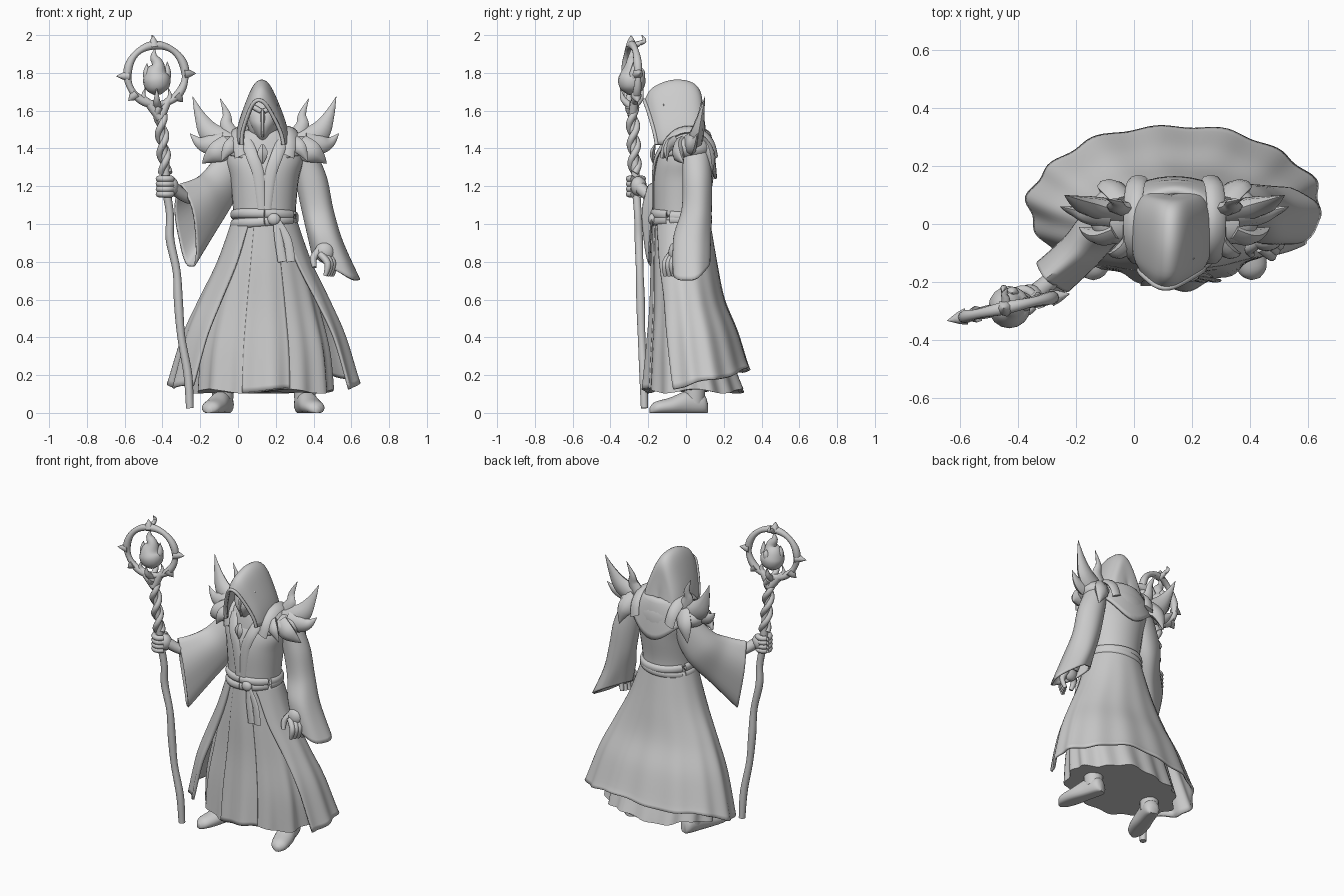
import bpy, bmesh, math
from mathutils import Vector as V, Matrix
from math import sin, cos, pi

stone = bpy.data.materials.new("stone_grey")
stone.diffuse_color = (0.6, 0.6, 0.6, 1)
CX = 0.14  # centre line of the figure


def finish(name, bm, solid=0):
    bmesh.ops.recalc_face_normals(bm, faces=bm.faces)
    me = bpy.data.meshes.new(name)
    bm.to_mesh(me)
    bm.free()
    me.materials.append(stone)
    ob = bpy.data.objects.new(name, me)
    bpy.context.collection.objects.link(ob)
    if solid:
        m = ob.modifiers.new("thickness", 'SOLIDIFY')
        m.thickness, m.offset = solid, -1
    return ob


def surface(name, f, nu, nv, closed=True, caps=(False, False), solid=0):
    """Grid of f(u, v) with u around and v along, both 0..1."""
    bm = bmesh.new()
    cols = nu if closed else nu + 1
    rows = [[bm.verts.new(f(i / nu, j / nv)) for i in range(cols)] for j in range(nv + 1)]
    for a, b in zip(rows, rows[1:]):
        for i in range(nu):
            k = (i + 1) % cols
            bm.faces.new((a[i], a[k], b[k], b[i]))
    for on, row in zip(caps, (rows[0], rows[-1])):
        if on:
            bm.faces.new(row)
    return finish(name, bm, solid)


def spline(keys, t):
    """Smooth interpolation through a list of equal-length tuples."""
    n = len(keys) - 1
    i = min(int(t * n), n - 1)
    s = t * n - i
    p = [keys[max(0, min(n, i + k))] for k in (-1, 0, 1, 2)]
    return [b + 0.5 * s * (c - a + s * (2 * a - 5 * b + 4 * c - d + s * (3 * (b - c) + d - a)))
            for a, b, c, d in zip(*p)]


def loft(name, rings, sides=24, sub=5, folds=0, amp=0.0, caps=(True, True), solid=0):
    """Rings of centre xyz, half-axis U xyz, half-axis W xyz."""
    def f(u, v):
        k = spline(rings, v)
        a = 2 * pi * u
        r = 1 + amp * v * sin(folds * a)
        return V(k[0:3]) + r * (cos(a) * V(k[3:6]) + sin(a) * V(k[6:9]))
    return surface(name, f, sides, sub * (len(rings) - 1), True, caps, solid)


def tube(name, pts, sides=10, sub=4, flat=1.0):
    """Swept tube through (x, y, z, radius) points."""
    n = sub * (len(pts) - 1)
    def f(u, v):
        k = spline(pts, v)
        t = (V(spline(pts, min(1, v + .02))[:3]) - V(spline(pts, max(0, v - .02))[:3])).normalized()
        side = t.cross(V((0, 1, 0)) if abs(t.y) < .9 else V((1, 0, 0))).normalized()
        a = 2 * pi * u
        return V(k[:3]) + max(k[3], .001) * (cos(a) * side + sin(a) * flat * t.cross(side))
    return surface(name, f, sides, n, True, (True, True))


def ball(name, c, r, rot=0):
    bm = bmesh.new()
    bmesh.ops.create_uvsphere(bm, u_segments=20, v_segments=12, radius=1)
    bm.transform(Matrix.Translation(c) @ Matrix.Rotation(rot, 4, 'X') @ Matrix.Diagonal((*r, 1)))
    return finish(name, bm)


def oval(x, y, z, rx, ry):
    return (x, y, z, rx, 0, 0, 0, ry, 0)


# inner skirt, front panel and open coat: keys are z, rx, ry, cy
inner = [(1.02, .165, .145, -.025), (.8, .225, .165, -.015), (.56, .29, .185, 0),
         (.33, .345, .215, .015), (.115, .365, .26, .045)]
outer = [(1.02, .172, .152, -.025), (.8, .25, .18, -.015), (.6, .345, .2, .005),
         (.4, .43, .245, .03), (.135, .505, .28, .06)]


def skirt_point(keys, a, t, folds, amp, grow=1.0):
    z, rx, ry, cy = spline(keys, t)
    r = grow * (1 + amp * t * (sin(folds * a) + .5 * sin(folds * .5 * a + 1)))
    return V((CX + rx * r * sin(a), cy - ry * r * cos(a), z + .012 * t ** 6 * sin(5 * a)))


surface("inner_skirt", lambda u, v: skirt_point(inner, 2 * pi * u, v, 14, .035), 112, 24, caps=(True, True))
surface("front_panel", lambda u, v: skirt_point(inner, (u - .45) * .7, v * .99, 14, .035, 1.03), 20, 24, False, solid=.012)


def coat(u, v):
    s = v ** .45
    a0, a1 = .4 + .7 * s, 2 * pi - .4 - .43 * s
    a = a0 + (a1 - a0) * u
    p = skirt_point(outer, a, v, 14, .02)
    p.z += .1 * v ** 4 * max(0, .25 - cos(a)) / 1.25
    return p


surface("open_coat", coat, 96, 24, False, solid=.014)

# torso, lapels and belt
loft("torso", [oval(CX, -.025, 1.0, .165, .145), oval(CX, -.025, 1.1, .168, .148),
               oval(CX, -.015, 1.24, .182, .16), oval(CX, .0, 1.34, .205, .155),
               oval(CX, .015, 1.42, .18, .13), oval(CX, .02, 1.48, .09, .09)], 32)
for s in (-1, 1):
    tube("lapel", [(CX + s * .1, -.1, 1.45, .03), (CX + s * .065, -.155, 1.36, .032),
                   (CX + s * .03, -.172, 1.25, .03), (CX + s * .012, -.172, 1.06, .022)], flat=.3)
for k, z in enumerate((1.012, 1.045)):
    ring = [(CX + .163 * sin(a), -.025 - .145 * cos(a), z + .012 * sin(a + 2 * k), .026)
            for a in [2 * pi * i / 16 for i in range(17)]]
    tube("belt_wrap", ring, 10, 3, .7)
ball("belt_knot", (.19, -.178, 1.025), (.035, .022, .032))
for dx in (0, .045):
    tube("sash_tail", [(.2, -.18, 1.03, .016), (.215 + dx, -.19, .92, .022), (.235 + dx, -.195, .8, .024)], flat=.3)


# shoulder mantle with pointed front and back
def mantle(u, v):
    a = 2 * pi * u
    c = cos(a)
    low = 1.37 - (.04 * c ** 4 if c > 0 else .13 * c ** 4)
    k = math.sqrt(v)
    return V((CX + (.085 + .145 * k) * sin(a), .01 - (.1 + .055 * k) * c, 1.5 + (low - 1.5) * v ** 1.3))


surface("shoulder_mantle", mantle, 48, 10, solid=.015)
tube("collar_clasp", [(.13, -.165, 1.42, .008), (.13, -.178, 1.375, .028), (.13, -.175, 1.32, .004)], 4, 3, .5)

# hood: arches from the front rim to the nape (apex y, apex z, base y, base z, half width)
arches = [(-.22, 1.655, -.155, 1.42, .105), (-.18, 1.72, -.11, 1.42, .125), (-.08, 1.762, -.03, 1.42, .135),
          (.02, 1.755, .04, 1.42, .132), (.075, 1.705, .09, 1.42, .112), (.092, 1.6, .11, 1.42, .08),
          (.1, 1.48, .12, 1.42, .01)]


def hood(u, v):
    ay, az, by, bz, w = spline(arches, v)
    th = pi * (u - .5)
    h = cos(th)
    x = w * sin(th) * (1 - .25 * h ** 2) * (1 + .06 * cos(th * 4))
    return V((.13 + x - .02 * h * (1 - v) ** 3, by + (ay - by) * h ** 1.3, bz + (az - bz) * h))


surface("hood", hood, 32, 30, False, solid=.014)
tube("hood_rim", [(*hood(i / 14, 0), .01) for i in range(15)], 8, 3)

# masked face under the hood
ball("head", (.13, -.06, 1.56), (.085, .085, .13))
loft("face_mask", [oval(.13, -.08, 1.64, .05, .03), oval(.13, -.09, 1.6, .077, .058), oval(.13, -.095, 1.56, .075, .07),
                   oval(.13, -.1, 1.52, .062, .07), oval(.13, -.1, 1.47, .034, .05), oval(.13, -.1, 1.44, .012, .02)], 16)
tube("nose_ridge", [(.13, -.14, 1.61, .01), (.13, -.165, 1.55, .012), (.13, -.153, 1.46, .006)], 6)
for s in (-1, 1):
    tube("brow", [(.13 + s * .008, -.158, 1.595, .012), (.13 + s * .04, -.15, 1.615, .014), (.13 + s * .075, -.115, 1.63, .006)])

# shoulder armour: flame-shaped blades and straps, mirrored about the centre line
blades = [[(.19, .04, 1.42, .07), (.285, .06, 1.48, .06), (.34, .08, 1.57, .03), (.38, .1, 1.675, .001)],
          [(.16, .05, 1.44, .05), (.2, .06, 1.52, .036), (.2, .075, 1.58, .021), (.235, .085, 1.665, .001)],
          [(.22, .02, 1.42, .065), (.3, .03, 1.42, .05), (.35, .045, 1.435, .028), (.395, .06, 1.48, .001)],
          [(.19, -.02, 1.41, .065), (.25, -.04, 1.38, .058), (.295, -.03, 1.35, .032), (.33, -.01, 1.32, .001)],
          [(.15, -.06, 1.43, .045), (.19, -.1, 1.4, .035), (.23, -.1, 1.33, .001)],
          [(.17, .07, 1.43, .06), (.22, .125, 1.37, .05), (.25, .14, 1.27, .001)]]
for s in (-1, 1):
    ball("shoulder_pad", (CX + s * .2, .03, 1.4), (.095, .1, .065))
    for b in blades:
        tube("shoulder_blade", [(CX + s * x, y, z, r) for x, y, z, r in b], 8, 5, .6)
    strap = [(CX + s * (.125 + .02 * sin(a)), .015 - .14 * cos(a), 1.36 + .14 * sin(a), s * .032, 0, -.014,
              0, -.014 * cos(a), .014 * sin(a)) for a in [pi * i / 6 for i in range(7)]]
    loft("shoulder_strap", strap, 8, 3)

# hanging arm: wide sleeve, forearm, hand
loft("hanging_sleeve", [(.34, .05, 1.41, .07, 0, -.02, 0, .07, 0), (.385, .058, 1.25, .085, 0, 0, 0, .078, 0),
                        (.42, .055, 1.08, .085, 0, 0, 0, .08, 0), (.46, .03, .93, .095, 0, -.02, 0, .1, 0),
                        (.517, .025, .775, .128, 0, -.07, 0, .1, .022)], 32, 6, 5, .04, (True, False), .012)
tube("hanging_forearm", [(.43, .04, 1.05, .045), (.45, .01, .93, .038), (.455, -.03, .86, .034)])
ball("hanging_palm", (.458, -.055, .85), (.052, .038, .055))
tube("hanging_thumb", [(.43, -.06, .86, .022), (.4, -.085, .82, .019), (.405, -.105, .77, .012)])
for i in range(4):
    tube("hanging_finger", [(.435 + .021 * i, -.08 + .016 * i, .84, .019), (.475 + .013 * i, -.11 + .018 * i, .79, .018),
                            (.462 + .012 * i, -.11 + .022 * i, .725, .011)])

# raised arm: drooping sleeve, forearm, gripping hand
loft("raised_sleeve", [(-.0, .05, 1.37, .05, -.05, 0, -.05, -.03, .06), (-.10, .0, 1.2, .055, -.055, 0, -.06, -.05, .09),
                       (-.18, -.09, 1.09, .052, -.052, 0, -.04, -.03, .15),
                       (-.275, -.18, .985, .052, -.052, 0, -.03, -.01, .22)], 32, 7, 5, .04, (True, False), .01)
tube("raised_forearm", [(-.17, -.085, 1.13, .03), (-.27, -.18, 1.14, .03), (-.345, -.245, 1.195, .034)])
ball("raised_palm", (-.36, -.252, 1.2), (.046, .044, .052))
for i in range(4):
    tube("gripping_finger", [(-.382 + .037 * cos(a), -.265 + .037 * sin(a), 1.158 + .027 * i, .017)
                             for a in [.6 + 5.2 * k / 8 for k in range(9)]], 8, 3)

# boots and legs: heel to toe
for hx, tx in ((-.06, -.155), (.335, .42)):
    heel, toe = V((hx, .11, 0)), V((tx, -.19, 0))
    p = (toe - heel).normalized().cross(V((0, 0, 1)))
    rings = []
    for t, w, h in ((0, .025, .035), (.08, .048, .06), (.35, .054, .066), (.65, .06, .046), (.9, .048, .034), (1, .015, .018)):
        c = heel.lerp(toe, t)
        rings.append((c.x, c.y, h * .75, *(p * w), 0, 0, h))
    boot = loft("boot", rings, 20)
    for v in boot.data.vertices:
        v.co.z = max(v.co.z, 0)
    a = heel.lerp(toe, .22)
    tube("leg", [(a.x, a.y, .05, .054), (a.x, a.y, .12, .058), (a.x, a.y, .3, .064)], 14)

# staff shaft with twisted strands
shaft = [(-.255, -.22, .025, .02), (-.265, -.225, .2, .023), (-.3, -.235, .4, .021), (-.315, -.24, .58, .024),
         (-.325, -.245, .75, .021), (-.36, -.25, .92, .023), (-.36, -.255, 1.05, .021), (-.382, -.265, 1.2, .023),
         (-.385, -.27, 1.32, .022), (-.4, -.28, 1.46, .018), (-.415, -.285, 1.62, .014)]
tube("staff_shaft", shaft, 10, 5)
for k in (0, pi):
    tube("twisted_strand", [(-.385 - .03 * i / 20 + .02 * cos(i * .55 + k), -.27 - .015 * i / 20 + .02 * sin(i * .55 + k),
                             1.27 + .35 * i / 20, .018) for i in range(21)], 8, 3)

# staff ring, thorns and cradle
hub, e, up = V((-.432, -.287, 1.79)), V((.976, .214, 0)), V((0, 0, 1))


def on_ring(deg, r):
    return hub + r * (e * cos(math.radians(deg)) + up * sin(math.radians(deg)))


tube("staff_ring", [(*on_ring(a, .157), .02 + .003 * sin(a / 12)) for a in range(0, 361, 12)], 10, 2)
for deg, r in ((2, .215), (182, .218), (95, .21), (222, .205), (315, .205)):
    tube("thorn", [(*on_ring(deg, .15), .03), (*on_ring(deg, .178), .021), (*on_ring(deg, r), .001)], 7, 3)
tube("top_hook", [(-.44, -.28, 1.94, .018), (-.445, -.25, 1.955, .014), (-.45, -.22, 1.97, .011), (-.455, -.235, 2.0, .002)])
for s in (-1, 1):
    tube("cradle_branch", [(-.412, -.283, 1.56, .024), (-.425 + s * .045, -.285 + s * .01, 1.635, .022),
                           (-.43 + s * .07, -.287 + s * .015, 1.67, .015), (-.43 + s * .062, -.287 + s * .015, 1.72, .001)])
    tube("cradle_prong", [(-.425, -.287, 1.62, .02), (-.43, -.287 + s * .045, 1.66, .016), (-.43, -.287 + s * .06, 1.72, .001)])

# flame inside the ring
tube("flame_core", [(-.425, -.287, 1.685, .02), (-.428, -.287, 1.715, .06), (-.43, -.287, 1.76, .073), (-.432, -.287, 1.8, .06),
                    (-.425, -.287, 1.845, .034), (-.445, -.287, 1.885, .02), (-.44, -.287, 1.93, .001)], 16)
for dx, dy, h in ((-.052, -.01, 1.85), (.055, .01, 1.86), (.01, .05, 1.83)):
    tube("flame_tongue", [(-.43 + dx * .6, -.287 + dy * .6, 1.76, .035), (-.43 + dx, -.287 + dy, 1.8, .022),
                          (-.43 + dx, -.287 + dy, h, .001)], 8)

# smooth shading with kept edges
bpy.ops.object.select_all(action='SELECT')
bpy.context.view_layer.objects.active = bpy.context.scene.objects[0]
bpy.ops.object.shade_smooth_by_angle(angle=math.radians(50))
